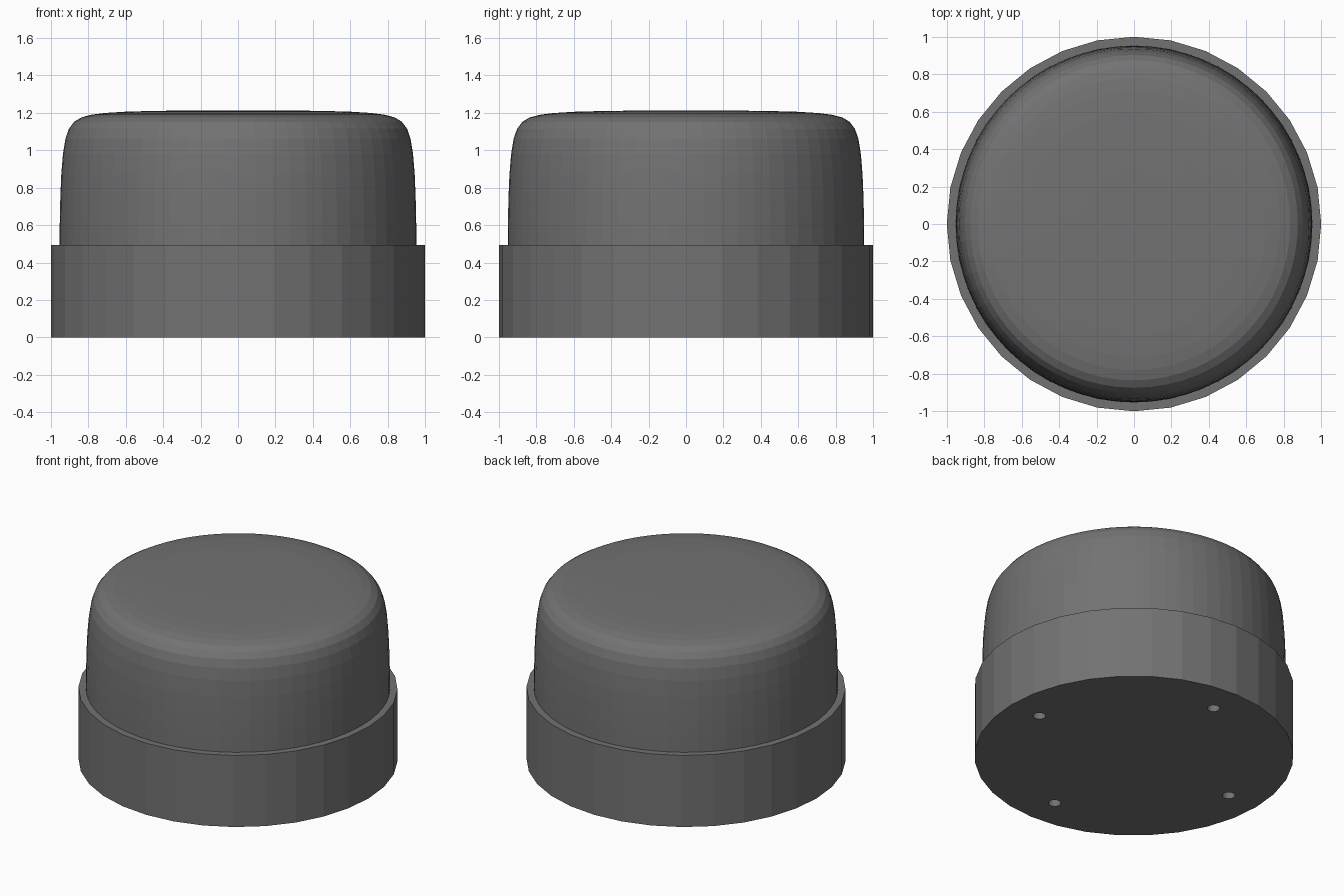
import bpy, bmesh
from math import cos, sin, pi

if "Cube" in bpy.data.objects:
    bpy.data.objects.remove(bpy.data.objects["Cube"])

# Dark grey plastic for both parts
dark = bpy.data.materials.new("dark_grey")
dark.diffuse_color = (0.17, 0.17, 0.17, 1)
dark.use_nodes = True
dark.node_tree.nodes["Principled BSDF"].inputs["Base Color"].default_value = dark.diffuse_color


def cylinder(name, radius, z0, z1, sides, x=0, y=0):
    bpy.ops.mesh.primitive_cylinder_add(vertices=sides, radius=radius, depth=z1 - z0,
                                        location=(x, y, (z0 + z1) / 2))
    obj = bpy.context.object
    obj.name = name
    obj.data.materials.append(dark)
    return obj


def lathe(name, profile, sides):
    """Spin (radius, z) points around z, closing the last ring with a fan."""
    bm = bmesh.new()
    rings = [[bm.verts.new((r * sin(2 * pi * i / sides), r * cos(2 * pi * i / sides), z))
              for i in range(sides)] for r, z in profile]
    top = bm.verts.new((0, 0, profile[-1][1]))
    for i in range(sides):
        j = (i + 1) % sides
        for a, b in zip(rings, rings[1:]):
            bm.faces.new((a[j], a[i], b[i], b[j]))
        bm.faces.new((rings[-1][j], rings[-1][i], top))
    bmesh.ops.recalc_face_normals(bm, faces=bm.faces)
    # Open shell: make sure the cap points up
    if top.link_faces[0].normal.z < 0:
        bmesh.ops.reverse_faces(bm, faces=bm.faces)
    mesh = bpy.data.meshes.new(name)
    bm.to_mesh(mesh)
    bm.free()
    mesh.materials.append(dark)
    obj = bpy.data.objects.new(name, mesh)
    bpy.context.collection.objects.link(obj)
    return obj


# Faceted base ring
base = cylinder("base", 1.0, 0, 0.495, 32)

# Four screw holes sunk into the underside
for k in range(4):
    a = k * pi / 2
    cutter = cylinder(f"screw_hole_cutter_{k + 1}", 0.04, -0.1, 0.2, 16,
                      0.775 * cos(a), 0.775 * sin(a))
    mod = base.modifiers.new("screw_hole", 'BOOLEAN')
    mod.operation = 'DIFFERENCE'
    mod.solver = 'EXACT'
    mod.object = cutter
    cutter.hide_render = True
    cutter.hide_set(True)

# Rounded cap rising out of the base
cap_profile = [(0.953, 0.49), (0.952, 0.62), (0.949, 0.75), (0.944, 0.87), (0.935, 0.98),
               (0.922, 1.06), (0.903, 1.115), (0.875, 1.152), (0.835, 1.176),
               (0.78, 1.19), (0.71, 1.199), (0.6, 1.206), (0.45, 1.21), (0.3, 1.212)]
lathe("cap", cap_profile, 64)
